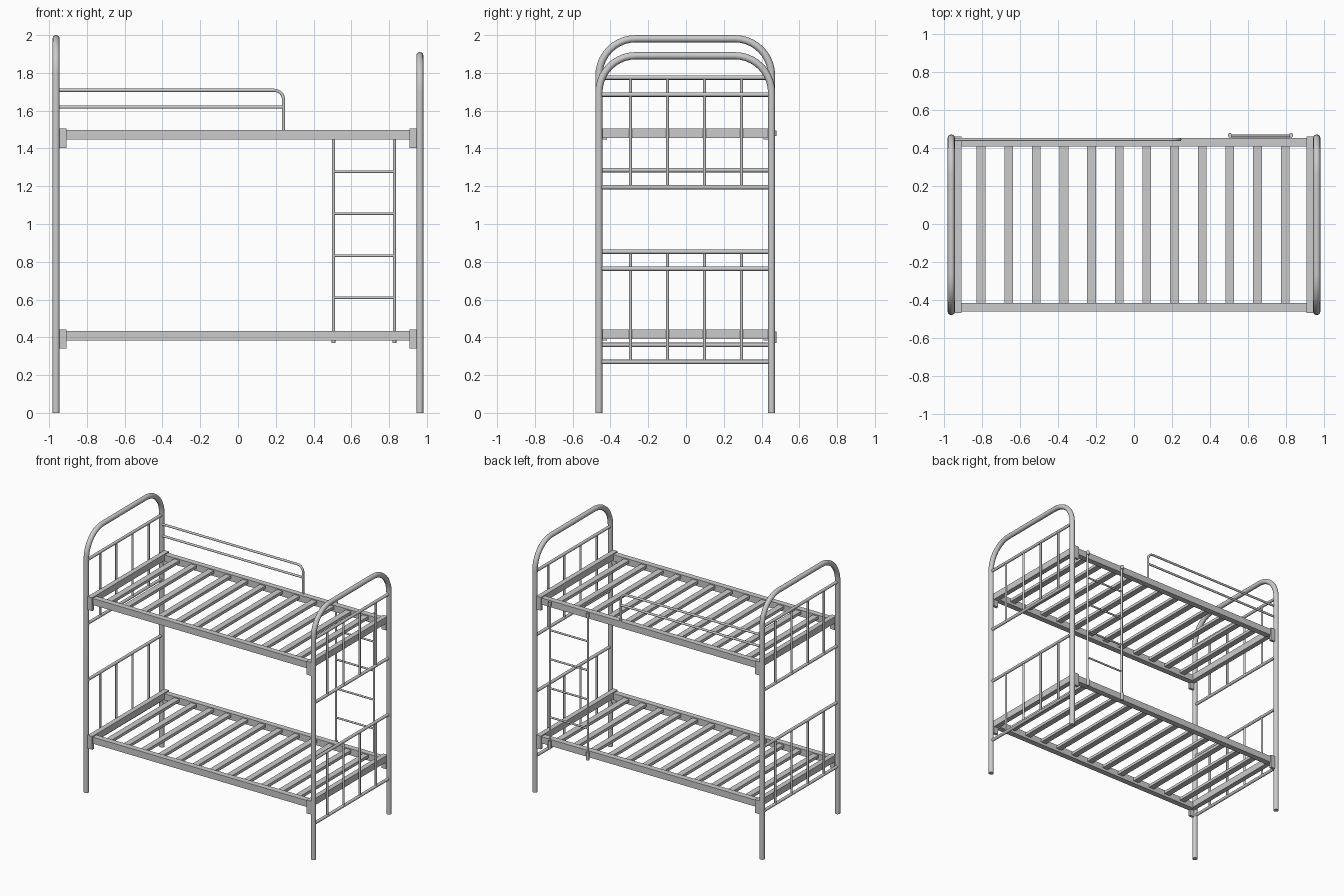
import bpy, math
from mathutils import Vector

if "Cube" in bpy.data.objects:
    bpy.data.objects.remove(bpy.data.objects["Cube"])

YF, YB = -0.461, 0.453      # post centre lines, front and back
YM = (YF + YB) / 2
PX, PR = 0.963, 0.019       # post position and radius


def box(name, x0, x1, y0, y1, z0, z1):
    bpy.ops.mesh.primitive_cube_add(size=1, location=((x0+x1)/2, (y0+y1)/2, (z0+z1)/2))
    o = bpy.context.object
    o.name = name
    o.scale = (x1-x0, y1-y0, z1-z0)
    bpy.ops.object.transform_apply(location=False, rotation=False, scale=True)
    return o


def tube(name, pts, r, res=4):
    cu = bpy.data.curves.new(name, 'CURVE')
    cu.dimensions = '3D'
    cu.bevel_depth = r
    cu.bevel_resolution = res
    cu.use_fill_caps = True
    s = cu.splines.new('POLY')
    s.points.add(len(pts) - 1)
    for p, c in zip(s.points, pts):
        p.co = (*c, 1)
    o = bpy.data.objects.new(name, cu)
    bpy.context.collection.objects.link(o)
    bpy.ops.object.select_all(action='DESELECT')
    o.select_set(True)
    bpy.context.view_layer.objects.active = o
    bpy.ops.object.convert(target='MESH')
    bpy.ops.object.shade_smooth_by_angle(angle=math.radians(40))
    return bpy.context.object


def arc(corner, a, b, r, n=10):
    """Round a right-angled corner between unit directions a (in) and b (out)."""
    corner, a, b = Vector(corner), Vector(a), Vector(b)
    c = corner - a*r + b*r
    return [c - b*r*math.cos(t) + a*r*math.sin(t)
            for t in (math.pi/2*i/n for i in range(n+1))]


UP, DOWN, BACK, RIGHT = (0, 0, 1), (0, 0, -1), (0, 1, 0), (1, 0, 0)

# bed ends: hoop posts with barred panels
for side, x, top, dz in (("head", -PX, 1.981, 0.09), ("foot", PX, 1.891, 0)):
    path = [(x, YF, 0)] + arc((x, YF, top), UP, BACK, 0.195) \
        + arc((x, YB, top), BACK, DOWN, 0.195) + [(x, YB, 0)]
    tube(side + "_hoop_post", path, PR)
    for level, rails in (("lower", (0.27, 0.365-0.09, 0.763)), ("upper", (1.195, 1.685))):
        lo, hi = rails[0] + dz, rails[-1] + dz
        for z in (lo, hi):
            tube(f"{side}_{level}_cross_bar", [(x, YF, z), (x, YB, z)], 0.0115)
        for i in range(4):
            y = YM + (i - 1.5) * 0.196 + 0.004
            tube(f"{side}_{level}_spindle", [(x, y, lo), (x, y, hi)], 0.008, 3)

# bed frames: side rails, end rails, corner brackets, slats
for level, z in (("lower", 0.384), ("upper", 1.447)):
    for s in (-1, 1):
        y0, y1 = sorted((YM + s*0.457, YM + s*0.413))
        box(level + "_side_rail", -0.91, 0.91, y0, y1, z, z + 0.05)
        x0, x1 = sorted((s*0.946, s*0.908))
        box(level + "_end_rail", x0, x1, YM - 0.46, YM + 0.46, z + 0.008, z + 0.058)
        for t in (-1, 1):
            b0, b1 = sorted((YM + t*0.465, YM + t*0.445))
            box(level + "_corner_bracket", x0, x1, b0, b1, z - 0.044, z + 0.058)
    for i in range(12):
        x = (i - 5.5) * 0.1457 - 0.005
        box(level + "_slat", x - 0.023, x + 0.023, YM - 0.415, YM + 0.415, z + 0.02, z + 0.042)

# guard rail along the back of the upper bunk
GY = 0.445
tube("guard_rail_top", [(-PX, GY, 1.708)] + arc((0.241, GY, 1.708), RIGHT, DOWN, 0.05)
     + [(0.241, GY, 1.47)], 0.0085, 3)
tube("guard_rail_middle", [(-PX, GY, 1.619), (0.241, GY, 1.619)], 0.0085, 3)

# ladder behind the back rails
LY = 0.464
for x in (0.506, 0.828):
    tube("ladder_upright", [(x, LY, 0.37), (x, LY, 1.495)], 0.0085, 3)
    for z0, z1 in ((0.37, 0.43), (1.465, 1.495)):
        tube("ladder_clip", [(x, LY + 0.004, z0), (x, LY + 0.004, z1)], 0.011, 3)
for z in (0.61, 0.832, 1.055, 1.277):
    tube("ladder_rung", [(0.506, LY, z), (0.828, LY, z)], 0.007, 3)
